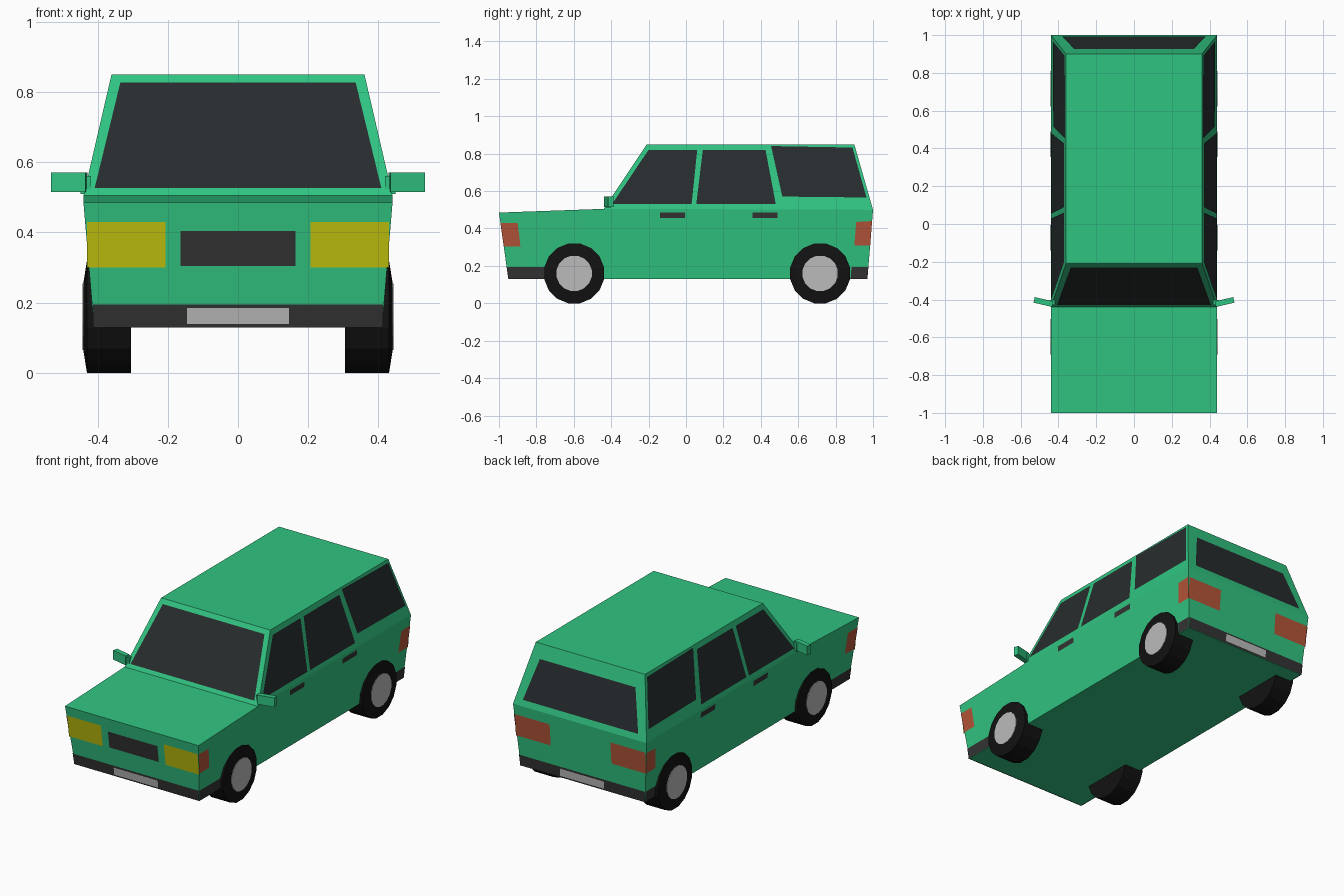
import bpy, bmesh
from math import sin, cos, pi, radians
from mathutils import Vector, Matrix

if "Cube" in bpy.data.objects:
    bpy.data.objects.remove(bpy.data.objects["Cube"])


def material(name, rgb):
    m = bpy.data.materials.new(name)
    m.diffuse_color = (*rgb, 1)
    m.use_nodes = True
    m.node_tree.nodes["Principled BSDF"].inputs["Base Color"].default_value = m.diffuse_color
    return m


GREEN = material("green_paint", (0.03, 0.55, 0.22))
GLASS = material("dark_glass", (0.02, 0.025, 0.027))
TRIM = material("dark_trim", (0.033, 0.033, 0.033))
TYRE = material("tyre_rubber", (0.006, 0.006, 0.006))
METAL = material("light_metal", (0.5, 0.5, 0.5))
YELLOW = material("yellow_lamp", (0.55, 0.55, 0.005))
RED = material("red_lamp", (0.45, 0.09, 0.04))


def finish(name, bm, mat):
    me = bpy.data.meshes.new(name)
    bm.to_mesh(me)
    bm.free()
    me.materials.append(mat)
    ob = bpy.data.objects.new(name, me)
    bpy.context.collection.objects.link(ob)
    return ob


def panels(name, polys, mat, lift=0.003):
    """Flat panels lying just proud of the bodywork, facing outward."""
    bm = bmesh.new()
    for pts in polys:
        f = bm.faces.new([bm.verts.new(p) for p in pts])
        f.normal_update()
        if f.normal.dot(f.calc_center_median() - Vector((0, 0.1, 0.4))) < 0:
            f.normal_flip()
            f.normal_update()
        for v in f.verts:
            v.co += f.normal * lift
    return finish(name, bm, mat)


# Body surfaces as functions of height
def side_x(z):
    return 0.41 + 0.03 * (z - 0.13) / 0.37 if z < 0.5 else 0.44 - 0.08 * (z - 0.502) / 0.348

def front_y(z):
    return -0.95 - 0.05 * (z - 0.13) / 0.355 if z < 0.5 else -0.44 + 0.23 * (z - 0.505) / 0.345

def rear_y(z):
    return 0.97 + 0.03 * (z - 0.13) / 0.37 if z < 0.5 else 1.0 - 0.1 * (z - 0.5) / 0.35

def on_sides(*yz):
    return [[(s * side_x(z), y, z) for y, z in yz] for s in (1, -1)]

def on_end(end_y, *xz):
    return [(x, end_y(z), z) for x, z in xz]

def band(end_y, x0, x1, z0, z1):
    return on_end(end_y, (x0, z0), (x1, z0), (x1, z1), (x0, z1))


# Body shell: side outline with a different half width at each level
outline = [(0.41, -0.95, 0.13), (0.44, -1.0, 0.485), (0.44, -0.44, 0.505),
           (0.36, -0.21, 0.85), (0.36, 0.90, 0.85), (0.44, 1.0, 0.50), (0.41, 0.97, 0.13)]
bm = bmesh.new()
R = [bm.verts.new(p) for p in outline]
L = [bm.verts.new((-x, y, z)) for x, y, z in outline]
for i in range(7):
    j = (i + 1) % 7
    bm.faces.new((R[i], R[j], L[j], L[i]))
for S in (R, L):
    bm.faces.new((S[0], S[1], S[2]))
    bm.faces.new((S[0], S[2], S[5], S[6]))
    bm.faces.new((S[2], S[3], S[4], S[5]))
bmesh.ops.recalc_face_normals(bm, faces=bm.faces[:])
finish("body", bm, GREEN)

# Windows
panels("windshield", [on_end(front_y, (-0.408, 0.525), (0.408, 0.525), (0.335, 0.825), (-0.335, 0.825))], GLASS)
panels("rear_window", [on_end(rear_y, (-0.38, 0.535), (0.38, 0.535), (0.315, 0.77), (-0.315, 0.77))], GLASS)
panels("front_side_windows", on_sides((-0.395, 0.53), (0.03, 0.53), (0.06, 0.82), (-0.2, 0.82)), GLASS)
panels("middle_side_windows", on_sides((0.055, 0.53), (0.48, 0.53), (0.425, 0.82), (0.09, 0.82)), GLASS)
panels("rear_side_windows", on_sides((0.515, 0.57), (0.965, 0.565), (0.89, 0.832), (0.455, 0.84)), GLASS)

# Lamps
panels("headlights", [band(front_y, s * 0.207, s * side_x(0.37), 0.30, 0.43) for s in (1, -1)], YELLOW)
panels("tail_lights", [band(rear_y, s * 0.2, s * side_x(0.37), 0.31, 0.44) for s in (1, -1)], RED)
panels("front_side_lamps", on_sides((-0.974, 0.305), (-0.885, 0.305), (-0.9, 0.43), (-0.992, 0.43)), RED)
panels("rear_side_lamps", on_sides((0.9, 0.31), (0.985, 0.31), (0.995, 0.44), (0.91, 0.435)), RED)

# Grille, door handles, bumpers and plates
panels("grille", [band(front_y, -0.163, 0.163, 0.305, 0.405)], TRIM)
panels("door_handles", [q for y in (-0.14, 0.355) for q in
                        on_sides((y, 0.455), (y + 0.135, 0.455), (y + 0.135, 0.487), (y, 0.487))], TRIM)
panels("front_bumper", [band(front_y, -0.413, 0.413, 0.13, 0.195)]
       + on_sides((-0.95, 0.13), (-0.75, 0.13), (-0.75, 0.195), (-0.959, 0.195)), TRIM)
panels("rear_bumper", [band(rear_y, -0.413, 0.413, 0.13, 0.195)]
       + on_sides((0.88, 0.13), (0.97, 0.13), (0.975, 0.195), (0.885, 0.195)), TRIM)
panels("number_plates", [band(e, -0.145, 0.145, 0.14, 0.185) for e in (front_y, rear_y)], METAL, 0.006)


# Wheels: 16-sided tyres with a slightly bulged outer wall, plus hub discs
def lathe(name, profile, side, y, mat, n=16):
    bm = bmesh.new()
    rings = [[bm.verts.new((side * x, y + r * sin(2 * pi * (k + 0.5) / n), 0.16 + r * cos(2 * pi * (k + 0.5) / n)))
              for k in range(n)] for x, r in profile]
    for a, b in zip(rings, rings[1:]):
        for k in range(n):
            bm.faces.new((a[k], a[(k + 1) % n], b[(k + 1) % n], b[k]))
    bm.faces.new(rings[0])
    bm.faces.new(rings[-1])
    bmesh.ops.recalc_face_normals(bm, faces=bm.faces[:])
    finish(name, bm, mat)


def box(name, size, loc, turn, mat):
    bm = bmesh.new()
    bmesh.ops.create_cube(bm, size=1, matrix=Matrix.Translation(loc)
                          @ Matrix.Rotation(turn, 4, 'Z') @ Matrix.Diagonal((*size, 1)))
    finish(name, bm, mat)


for s, side in ((1, "right"), (-1, "left")):
    for y, end in ((-0.598, "front"), (0.717, "rear")):
        lathe(f"{end}_{side}_tyre", [(0.305, 0.163), (0.43, 0.163), (0.44, 0.1)], s, y, TYRE)
        lathe(f"{end}_{side}_hub", [(0.43, 0.096), (0.443, 0.096)], s, y, METAL)
    # Door mirrors on short stalks
    box(f"{side}_mirror", (0.1, 0.03, 0.055), (s * 0.48, -0.413, 0.543), s * radians(13), GREEN)
    box(f"{side}_mirror_stalk", (0.03, 0.025, 0.05), (s * 0.433, -0.415, 0.535), 0, GREEN)
